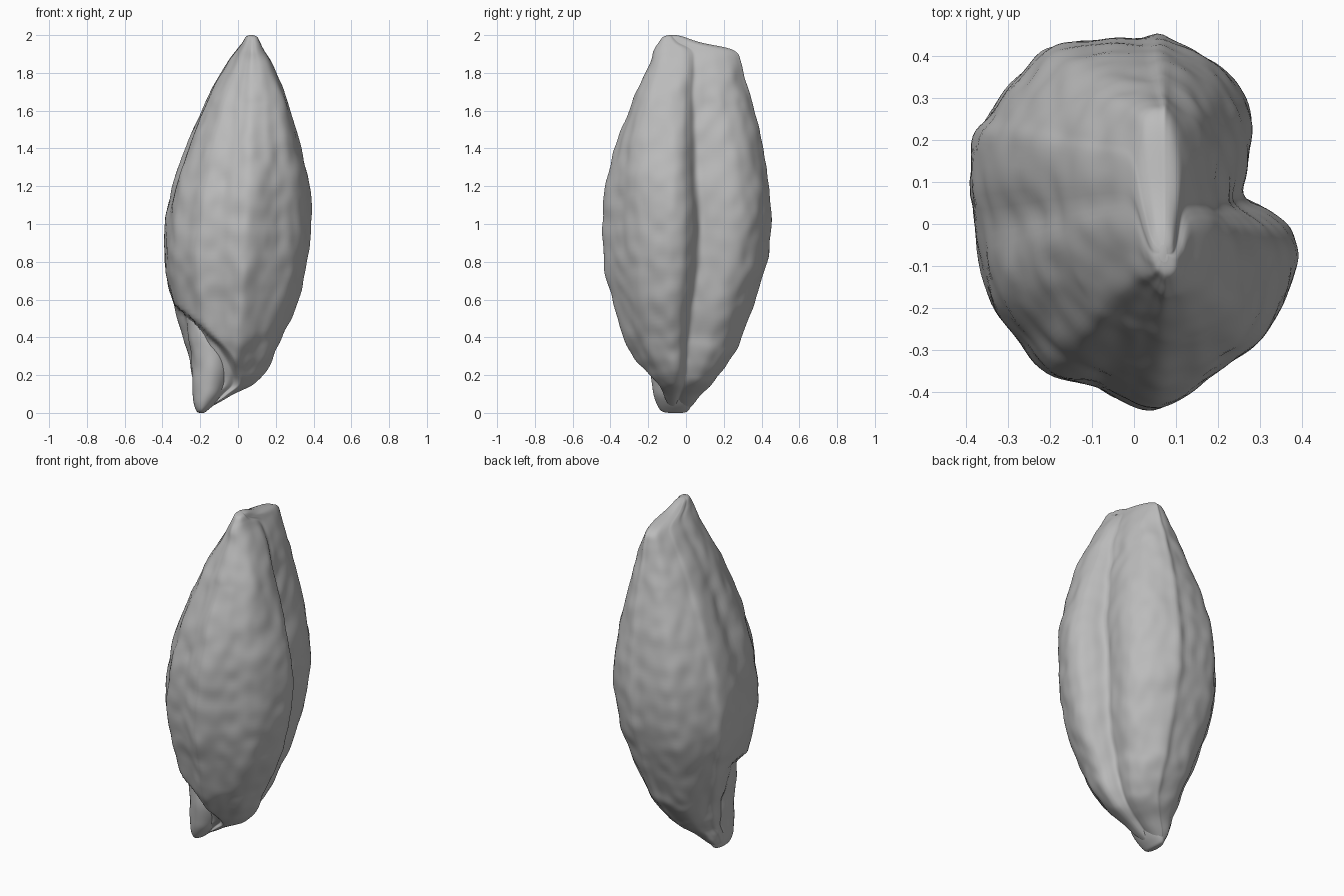
import bpy, bmesh, math
from mathutils import Vector, noise

default = bpy.data.objects.get("Cube")
if default:
    bpy.data.objects.remove(default)

husk_grey = bpy.data.materials.new("husk_grey")
husk_grey.use_nodes = True
GREY = (0.5, 0.5, 0.5, 1)
husk_grey.diffuse_color = GREY
husk_grey.node_tree.nodes["Principled BSDF"].inputs["Base Color"].default_value = GREY


def spline(points, t, closed=False):
    """Smooth curve through the points; t counts points."""
    n, i = len(points), math.floor(t)
    f = t - i
    pick = (lambda k: points[k % n]) if closed else (lambda k: points[max(0, min(n - 1, k))])
    return [0.5 * (2 * b + (c - a) * f + (2 * a - 5 * b + 4 * c - d) * f ** 2
                   + (3 * b - a - 3 * c + d) * f ** 3)
            for a, b, c, d in zip(pick(i - 1), pick(i), pick(i + 1), pick(i + 2))]


def bell(value, width):
    return math.exp(-(value / width) ** 2)


def ramp(value, start, end):
    """Eased rise from 0 at start to 1 at end."""
    t = max(0, min(1, (value - start) / (end - start)))
    return t * t * (3 - 2 * t)


def loft(name, outline, stations, around, steps, shape):
    """Skin an outline fitted to the box of each station (z, x min, x max, y min, y max)."""
    lo = [min(p[k] for p in outline) for k in (0, 1)]
    hi = [max(p[k] for p in outline) for k in (0, 1)]
    bm = bmesh.new()
    rings = []
    total = (len(stations) - 1) * steps
    for s in range(total + 1):
        z, xa, xb, ya, yb = spline(stations, s / steps)
        ring = []
        for a in range(around):
            px, py = spline(outline, a * len(outline) / around, closed=True)
            u, v = (px - lo[0]) / (hi[0] - lo[0]), (py - lo[1]) / (hi[1] - lo[1])
            u, v = shape(u, v, z)
            p = Vector((xa + (xb - xa) * u, ya + (yb - ya) * v, z))
            # fine wrinkles
            out = Vector((u - 0.5, v - 0.5, 0)).normalized()
            size = min(1, (xb - xa) * 3)
            wrinkle = noise.noise(p * 6) * 0.007 + noise.noise(Vector((p.x * 14, p.y * 14, z * 11))) * 0.007
            ring.append(bm.verts.new(p + out * wrinkle * size))
        rings.append(ring)
    for low, high in zip(rings, rings[1:]):
        for a in range(around):
            b = (a + 1) % around
            bm.faces.new((low[a], low[b], high[b], high[a]))
    bm.faces.new(rings[0][::-1])
    bm.faces.new(rings[-1])
    bmesh.ops.recalc_face_normals(bm, faces=bm.faces)
    mesh = bpy.data.meshes.new(name)
    bm.to_mesh(mesh)
    bm.free()
    mesh.materials.append(husk_grey)
    obj = bpy.data.objects.new(name, mesh)
    bpy.context.collection.objects.link(obj)
    for face in mesh.polygons:
        face.use_smooth = True
    return obj


def husk_shape(u, v, z):
    # the section grows rounder toward the top, and its front lobe fuller
    soft = 0.4 * ramp(z, 1.2, 1.9)
    du, dv = u - 0.5, v - 0.5
    grow = 1 + soft * (0.5 / math.hypot(du, dv) - 1)
    grow += 0.25 * ramp(z, 1.0, 1.8) * bell(math.atan2(dv, du) + 0.8, 0.5)
    u, v = 0.5 + du * grow, 0.5 + dv * grow
    # the side groove wanders forward toward both tips
    drift = (-0.15 if z > 0.95 else -0.07) * (math.hypot(z - 0.95, 0.2) - 0.2)
    side = ramp(u, 0.5, 0.8)
    v += drift * bell(v - 0.6, 0.25) * side
    u -= 0.025 * bell(v - 0.58 - drift, 0.06) * side
    # low seam ridge on the back, and the overlapping husk edge on the left
    v += 0.012 * bell(u - 0.57, 0.04) * ramp(v, 0.75, 0.9)
    u += 0.03 * bell(v - 0.5, 0.07) * ramp(z, 0.9, 1.3) * ramp(u, 0.35, 0.2)
    # the front husk ends in a slanting lip above the germ
    lip = 0.22 + 0.56 * (0.65 - u)
    under = ramp(lip - z, 0, 0.06) * ramp(v, 0.7, 0.45)
    v += (0.5 - v) * 0.28 * under
    u += (0.5 - u) * 0.12 * under
    return u, v


def plain(u, v, z):
    return u, v


# Grain body: ridged front, deep groove on one side, rounded back
section = [(.05, -.45), (.14, -.4), (.21, -.35), (.29, -.29), (.345, -.21), (.385, -.1),
           (.375, -.02), (.335, .03), (.28, .07), (.27, .13), (.28, .24), (.25, .32),
           (.19, .38), (.1, .43), (0, .44), (-.13, .435), (-.22, .41), (-.29, .335),
           (-.34, .26), (-.38, .19), (-.375, 0), (-.34, -.17), (-.27, -.27), (-.2, -.36),
           (-.1, -.39), (-.03, -.425)]
body = [(.01, -.21, -.18, -.1, 0), (.05, -.23, -.11, -.14, .04), (.1, -.235, -.02, -.16, .08),
        (.15, -.235, .08, -.18, .13), (.21, -.245, .14, -.22, .18), (.3, -.255, .19, -.28, .24),
        (.4, -.29, .235, -.33, .29), (.6, -.35, .32, -.39, .36), (.8, -.385, .365, -.435, .42),
        (1, -.38, .385, -.445, .44), (1.2, -.345, .375, -.425, .43), (1.4, -.28, .325, -.37, .405),
        (1.6, -.195, .265, -.29, .355), (1.7, -.15, .235, -.25, .33), (1.85, -.06, .175, -.18, .29),
        (1.92, -.01, .135, -.16, .25), (1.96, .02, .115, -.14, .08), (1.99, .04, .1, -.12, -.01),
        (2, .06, .08, -.09, -.05)]
loft("grain_body", section, body, 156, 9, husk_shape)

# Germ stub: blunt tip emerging from under the front husk
round_section = [(math.cos(k * math.pi / 6), math.sin(k * math.pi / 6)) for k in range(12)]
stub = [(0, -.205, -.18, -.09, -.02), (.01, -.22, -.165, -.13, .01), (.05, -.235, -.12, -.155, .03),
        (.12, -.24, -.07, -.175, .05), (.22, -.245, -.04, -.19, .08), (.32, -.25, -.04, -.19, .08),
        (.42, -.265, -.06, -.18, .08), (.55, -.28, -.14, -.14, .06)]
loft("germ_stub", round_section, stub, 64, 6, plain)
